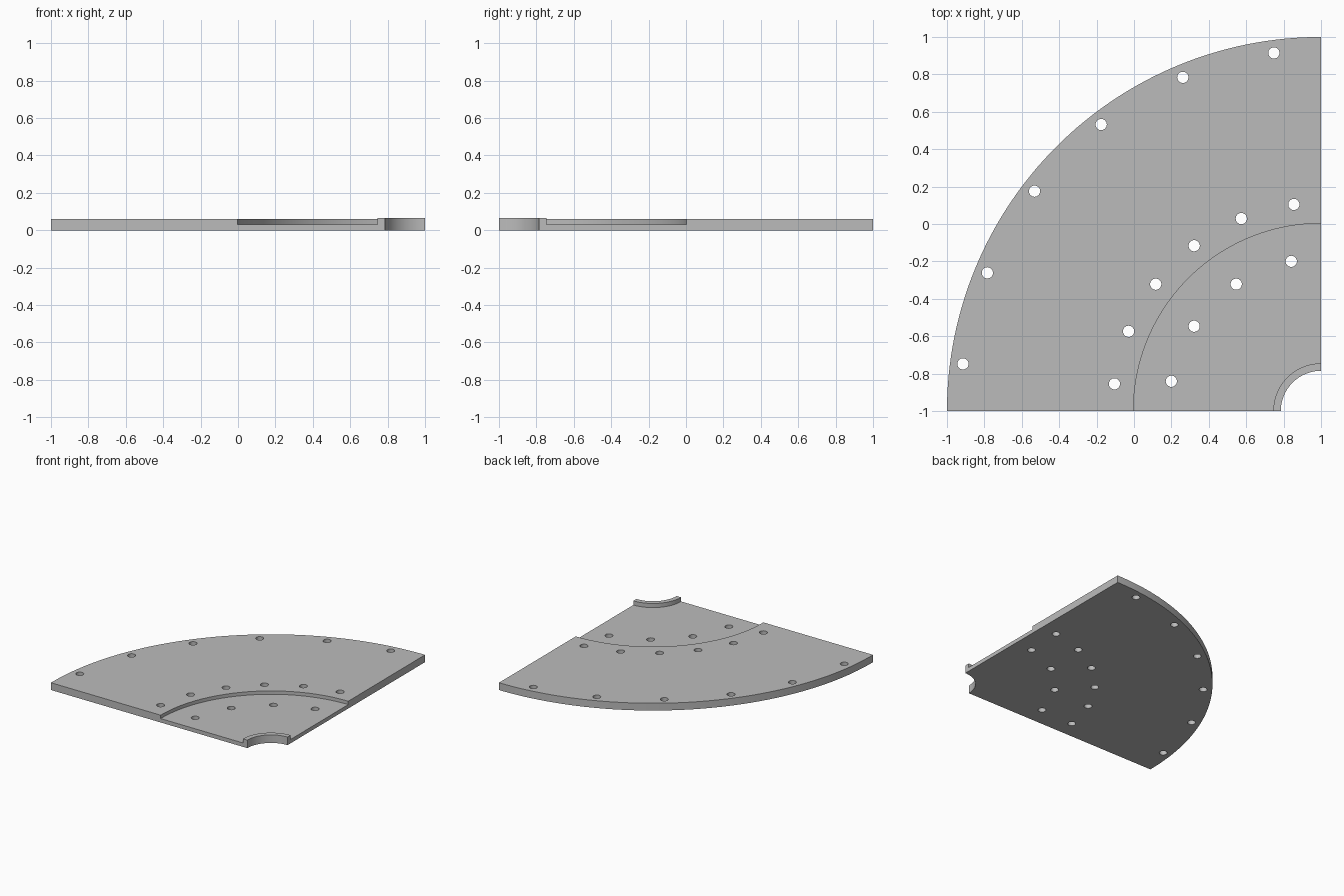
import bpy, bmesh, math
from mathutils import Matrix, Vector

if "Cube" in bpy.data.objects:
    bpy.data.objects.remove(bpy.data.objects["Cube"])

CENTRE = Vector((1.0, -1.0, 0.0))   # corner the quarter disc turns about

grey = bpy.data.materials.new("plain_grey")
grey.diffuse_color = (0.5, 0.5, 0.5, 1)
grey.use_nodes = True
grey.node_tree.nodes["Principled BSDF"].inputs["Base Color"].default_value = grey.diffuse_color


def make_object(name, bm):
    bmesh.ops.recalc_face_normals(bm, faces=bm.faces)
    mesh = bpy.data.meshes.new(name)
    bm.to_mesh(mesh)
    bm.free()
    mesh.materials.append(grey)
    obj = bpy.data.objects.new(name, mesh)
    bpy.context.collection.objects.link(obj)
    return obj


# Plate: stepped radius/height section swept through a quarter turn
section = [(0.215, 0), (2, 0), (2, 0.06), (1.003, 0.06), (1.003, 0.032),
           (0.255, 0.032), (0.255, 0.066), (0.215, 0.066)]
SEGMENTS = 64
bm = bmesh.new()
rings = []
for i in range(SEGMENTS + 1):
    a = math.pi / 2 * (1 + i / SEGMENTS)
    rings.append([bm.verts.new(CENTRE + Vector((r * math.cos(a), r * math.sin(a), z)))
                  for r, z in section])
n = len(section)
for r0, r1 in zip(rings, rings[1:]):
    for k in range(n):
        bm.faces.new((r0[k], r0[(k + 1) % n], r1[(k + 1) % n], r1[k]))
bm.faces.new(rings[0])
bm.faces.new(rings[-1])
plate = make_object("quarter_disc_plate", bm)

# Bolt holes: three evenly spaced arcs (radius, count)
bm = bmesh.new()
for radius, count in [(1.931, 6), (1.114, 6), (0.816, 4)]:
    for i in range(count):
        a = math.pi / 2 * (1 + (i + 0.5) / count)
        pos = CENTRE + Vector((radius * math.cos(a), radius * math.sin(a), 0.03))
        bmesh.ops.create_cone(bm, cap_ends=True, segments=32, radius1=0.03,
                              radius2=0.03, depth=0.3,
                              matrix=Matrix.Translation(pos))
cutter = make_object("hole_cutter", bm)
cutter.hide_render = True

cut = plate.modifiers.new("bolt_holes", "BOOLEAN")
cut.operation = "DIFFERENCE"
cut.solver = "EXACT"
cut.object = cutter
bpy.context.view_layer.objects.active = plate
plate.select_set(True)
cutter.select_set(False)
bpy.ops.object.modifier_apply(modifier=cut.name)
bpy.data.objects.remove(cutter)
bpy.ops.object.shade_smooth_by_angle(angle=math.radians(30))
